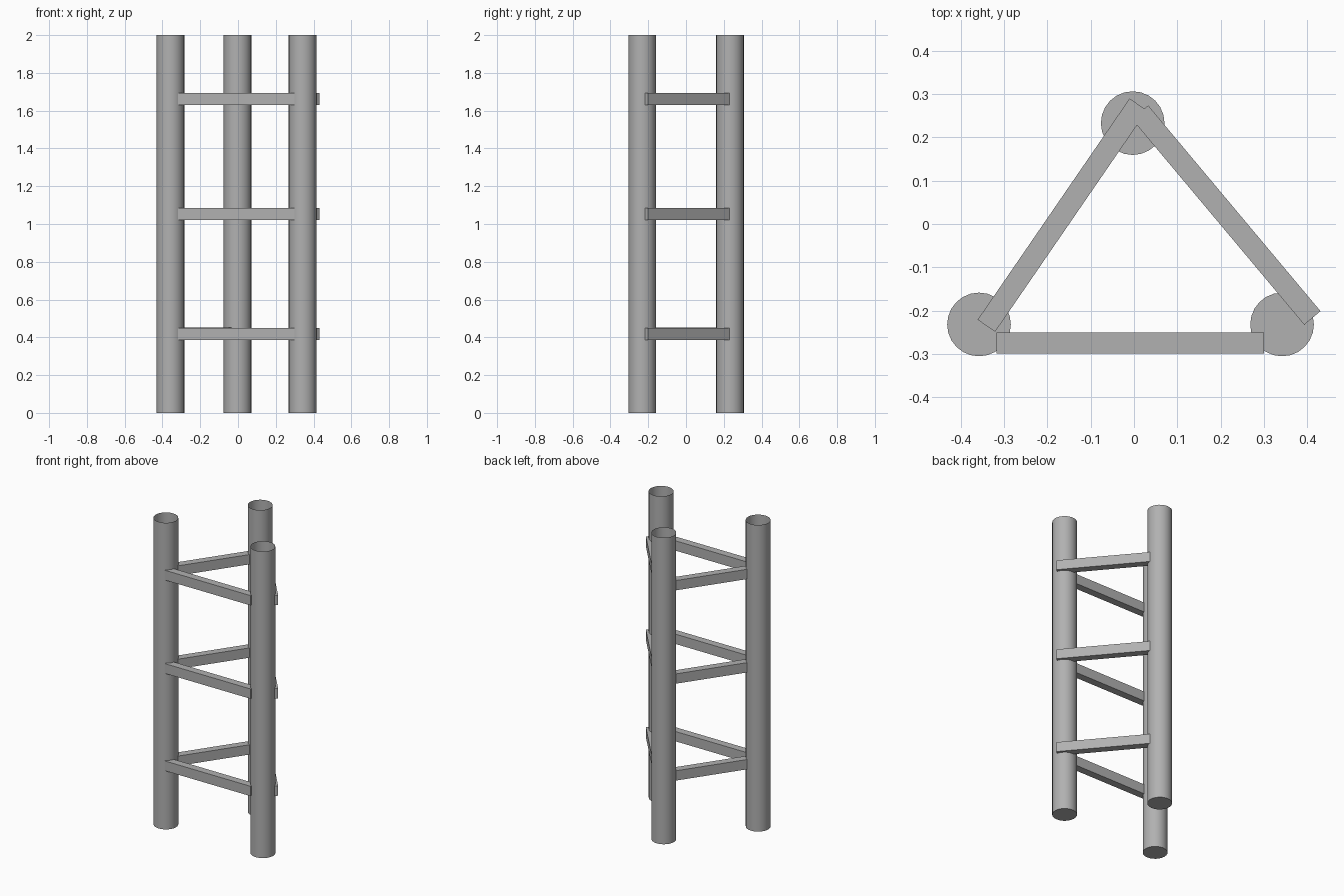
import bpy, bmesh
from math import atan2
from mathutils import Vector

if "Cube" in bpy.data.objects:
    bpy.data.objects.remove(bpy.data.objects["Cube"])

grey = bpy.data.materials.new("dark_grey")
grey.diffuse_color = (0.44, 0.44, 0.44, 1)
grey.use_nodes = True
grey.node_tree.nodes["Principled BSDF"].inputs["Base Color"].default_value = grey.diffuse_color


def pole(name, x, y, radius=0.0735, height=2.0, sides=24):
    # Thin tube: open at the top, closed at the bottom
    bm = bmesh.new()
    bmesh.ops.create_circle(bm, cap_ends=True, radius=radius, segments=sides)
    ext = bmesh.ops.extrude_edge_only(bm, edges=bm.edges[:])
    top = [g for g in ext["geom"] if isinstance(g, bmesh.types.BMVert)]
    bmesh.ops.translate(bm, verts=top, vec=(0, 0, height))
    bmesh.ops.recalc_face_normals(bm, faces=bm.faces[:])
    mesh = bpy.data.meshes.new(name)
    bm.to_mesh(mesh)
    bm.free()
    mesh.materials.append(grey)
    ob = bpy.data.objects.new(name, mesh)
    bpy.context.collection.objects.link(ob)
    ob.location = (x, y, 0)
    bpy.ops.object.select_all(action='DESELECT')
    ob.select_set(True)
    bpy.context.view_layer.objects.active = ob
    bpy.ops.object.shade_smooth_by_angle()


def rung(name, start, end, z, width=0.049, height=0.064):
    # Flat bar between two points on the plan
    a, b = Vector(start), Vector(end)
    mid, d = (a + b) / 2, b - a
    bpy.ops.mesh.primitive_cube_add(size=1, location=(mid.x, mid.y, z),
                                    rotation=(0, 0, atan2(d.y, d.x)))
    ob = bpy.context.object
    ob.name = name
    ob.scale = (d.length, width, height)
    ob.data.materials.append(grey)


# Three upright poles
pole("left_pole", -0.358, -0.232)
pole("right_pole", 0.342, -0.232)
pole("back_pole", -0.003, 0.233)

# Three levels of triangular rungs
for i, z in enumerate((0.417, 1.052, 1.661), 1):
    rung(f"front_rung_{i}", (-0.318, -0.275), (0.300, -0.275), z)
    rung(f"left_rung_{i}", (-0.341, -0.235), (0.010, 0.276), z + (0.003 if i == 1 else 0))
    rung(f"right_rung_{i}", (0.412, -0.217), (0.014, 0.258), z)
